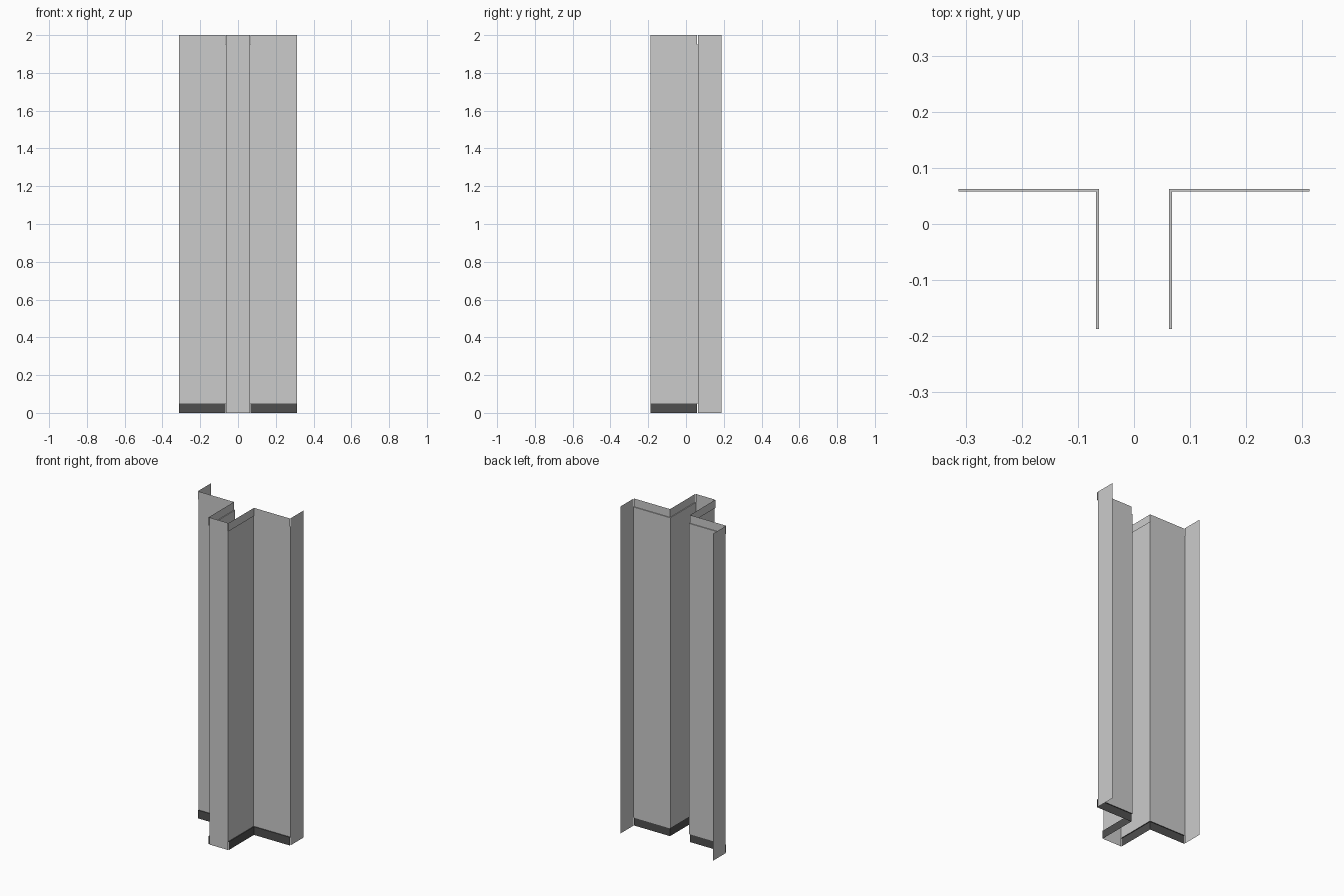
import bpy, bmesh

if "Cube" in bpy.data.objects:
    bpy.data.objects.remove(bpy.data.objects["Cube"])

A, B, D = 0.0625, 0.3125, 0.1875   # inner corner, wing end, front/back
T, H, E = 0.005, 2.0, 0.05         # trim offset, height, trim height


def material(name, v):
    m = bpy.data.materials.new(name)
    m.diffuse_color = (v, v, v, 1)
    m.use_nodes = True
    m.node_tree.nodes["Principled BSDF"].inputs["Base Color"].default_value = m.diffuse_color
    return m


def sheet(name, path, profile, mat=None):
    """Sweep an (offset, z) profile along a plan path; path(offset) gives mitred points."""
    bm = bmesh.new()
    rows = [[bm.verts.new((x, y, z)) for x, y in path(o)] for o, z in profile]
    for lo, hi in zip(rows, rows[1:]):
        for i in range(len(lo) - 1):
            bm.faces.new((lo[i], lo[i + 1], hi[i + 1], hi[i]))
    me = bpy.data.meshes.new(name)
    bm.to_mesh(me)
    bm.free()
    ob = bpy.data.objects.new(name, me)
    bpy.context.collection.objects.link(ob)
    if mat:
        me.materials.append(mat)
    return ob


def corner(s):
    # L-shaped wall line, ordered so the normals face outwards
    def path(o):
        pts = [(s * (A + o), -D), (s * (A + o), A - o), (s * B, A - o)]
        return pts if s > 0 else pts[::-1]
    return path


dark = material("skirting_dark", 0.08)
mid = material("crown_grey", 0.54)

for s, side in ((1, "right"), (-1, "left")):
    # recessed wall with projecting skirting and crown strips
    sheet("wall_" + side, corner(s), [(0, E), (0, H - E)])
    sheet("skirting_" + side, corner(s), [(T, 0), (T, E), (0, E)], dark)
    sheet("crown_" + side, corner(s), [(0, H - E), (T, H - E), (T, H)], mid)
    # plain end panel of the wing
    end = [(s * B, A), (s * B, D)][::s]
    sheet("end_panel_" + side, lambda o: end, [(0, 0), (0, H)])

# plain front panel closing the pillar nose
sheet("front_panel", lambda o: [(-A, -D), (A, -D)], [(0, 0), (0, H)])
